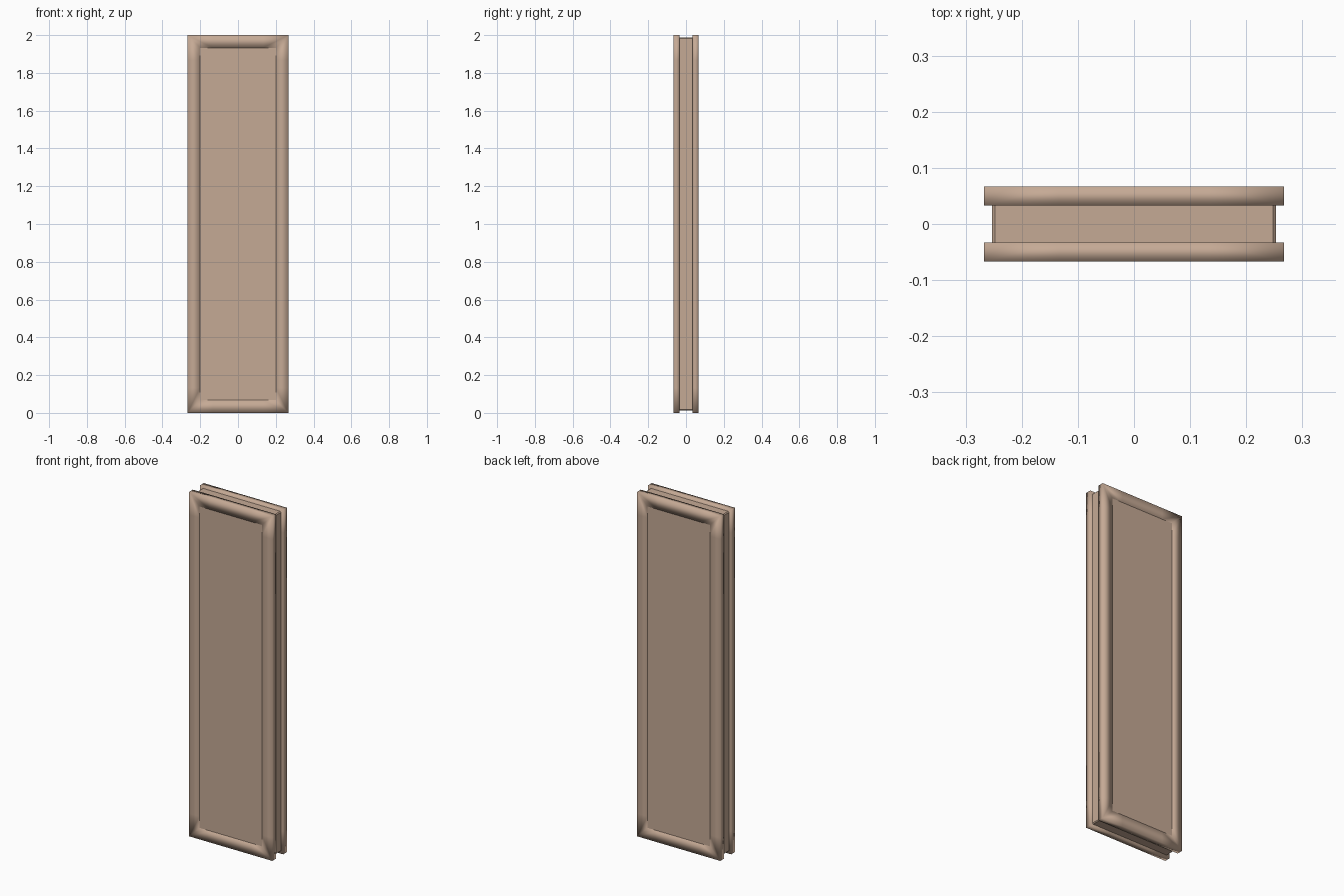
import bpy, bmesh

if "Cube" in bpy.data.objects:
    bpy.data.objects.remove(bpy.data.objects["Cube"])

W, H, T = 0.267, 1.0, 0.0333      # panel half width, half height, thickness
RIM, CORNER = 0.067, 0.133        # rim width, corner block length

wood = bpy.data.materials.new("pale_tan")
wood.diffuse_color = (0.56, 0.40, 0.30, 1)
wood.use_nodes = True
wood.node_tree.nodes["Principled BSDF"].inputs["Base Color"].default_value = wood.diffuse_color


def finish(bm, name, smooth):
    bmesh.ops.recalc_face_normals(bm, faces=bm.faces)
    for f in bm.faces:
        f.smooth = smooth
    me = bpy.data.meshes.new(name)
    bm.to_mesh(me)
    bm.free()
    me.materials.append(wood)
    ob = bpy.data.objects.new(name, me)
    bpy.context.collection.objects.link(ob)
    return ob


def prism(name, outline, y0, y1, smooth=False, open_sides=()):
    """Extrude an x-z outline along y; open_sides lists side faces left out."""
    bm = bmesh.new()
    a = [bm.verts.new((x, y0, z)) for x, z in outline]
    b = [bm.verts.new((x, y1, z)) for x, z in outline]
    n = len(outline)
    if n == 6:                     # L shape: split at the inner corner
        for r in (a, b):
            bm.faces.new((r[0], r[1], r[2], r[3]))
            bm.faces.new((r[0], r[3], r[4], r[5]))
    else:
        bm.faces.new(a)
        bm.faces.new(b)
    for i in range(n):
        if i not in open_sides:
            j = (i + 1) % n
            bm.faces.new((a[i], a[j], b[j], b[i]))
    return finish(bm, name, smooth)


def rect(x0, x1, z0, z1):
    return [(x0, z0), (x1, z0), (x1, z1), (x0, z1)]


# Front and back panels: flat field, four rim strips, four L corners
for side, y0 in (("front", -2 * T), ("back", T)):
    y1 = y0 + T
    prism(side + "_field", rect(-W + RIM, W - RIM, RIM, 2 * H - RIM), y0, y1)
    for sx, label in ((-1, "left"), (1, "right")):
        xs = sorted((sx * W, sx * (W - RIM)))
        prism(f"{side}_{label}_rim", rect(*xs, CORNER, 2 * H - CORNER),
              y0, y1, True, (0, 2))
    for sz, label in ((-1, "bottom"), (1, "top")):
        zs = sorted((H + sz * H, H + sz * (H - RIM)))
        prism(f"{side}_{label}_rim", rect(-W + CORNER, W - CORNER, *zs),
              y0, y1, True, (1, 3))
        for sx, lr in ((-1, "left"), (1, "right")):
            shape = [(0, 0), (CORNER, 0), (CORNER, RIM), (RIM, RIM),
                     (RIM, CORNER), (0, CORNER)]
            pts = [(sx * (W - u), H + sz * (H - v)) for u, v in shape]
            prism(f"{side}_{label}_{lr}_corner", pts, y0, y1, True, (1, 4))

# Recessed core between the panels, with small chamfered corners
cx, cz, c = 0.253, 0.987, 0.005
octagon = [(-cx + c, H - cz), (cx - c, H - cz), (cx, H - cz + c), (cx, H + cz - c),
           (cx - c, H + cz), (-cx + c, H + cz), (-cx, H + cz - c), (-cx, H - cz + c)]
prism("core", octagon, -T, T)
